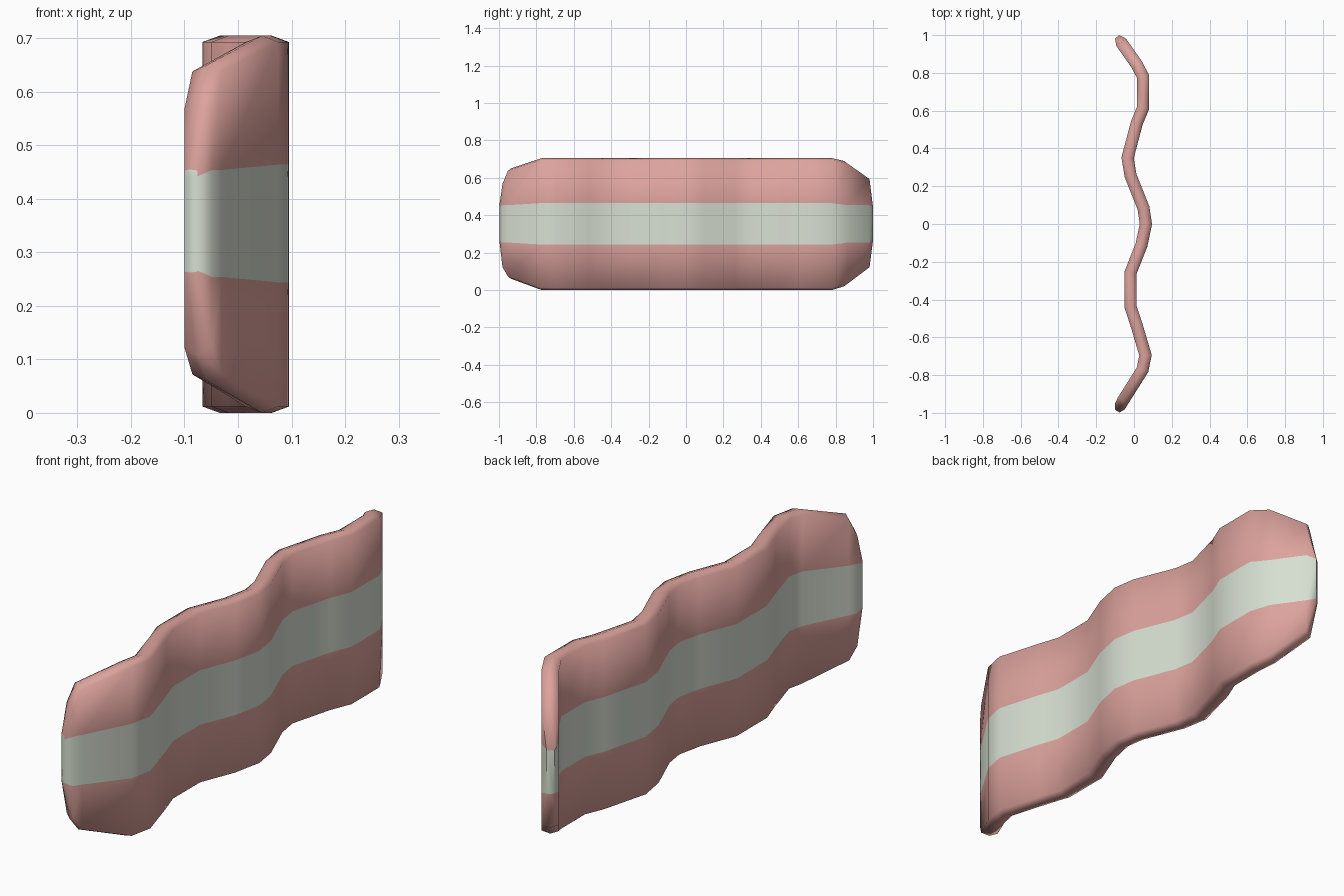
import bpy, bmesh
from mathutils import Vector

cube = bpy.data.objects.get("Cube")
if cube:
    bpy.data.objects.remove(cube)


def material(name, rgb):
    m = bpy.data.materials.new(name)
    m.use_nodes = True
    m.diffuse_color = (*rgb, 1)
    m.node_tree.nodes["Principled BSDF"].inputs["Base Color"].default_value = (*rgb, 1)
    return m


# Wavy centre line of the slice, front to back, as (x, y)
path = [Vector(p) for p in [
    (-.090, -.990), (-.076, -.965), (-.058, -.935), (.045, -.772), (.061, -.695),
    (.012, -.53), (-.018, -.44), (-.018, -.257), (.040, -.11), (.063, 0),
    (.050, .085), (-.018, .255), (-.034, .35), (.015, .535), (.048, .615),
    (.048, .78), (.014, .845), (-.068, .962), (-.090, .990)]]

# Lower and upper rim heights where the ends are rounded; elsewhere full height
FULL = (0, .705)
rims = {0: (.262, .455), 1: (.11, .58), 2: (.06, .65),
        16: (.02, .69), 17: (.11, .605), 18: (.262, .44)}
HALF = .032
last = len(path) - 1


def side_offset(i):
    """Mitred sideways offset that keeps the slice evenly thick."""
    a = (path[i] - path[max(i - 1, 0)]).normalized()
    b = (path[min(i + 1, last)] - path[i]).normalized()
    t = (a + b).normalized()
    grow = 1 / max(t.dot(b if b.length else a), .8)
    half = HALF * (.5 if i in (0, last) else grow)
    return Vector((t.y, -t.x)) * half


bm = bmesh.new()
rings = []
for i, centre in enumerate(path):
    lo, hi = rims.get(i, FULL)
    squeeze = .022 if i in (0, last) else (.01 if i in rims else 0)
    fat_lo, fat_hi = .244 + squeeze, .464 - squeeze
    bevel = min(.012, (fat_lo - lo) / 2)
    levels = [lo + bevel, fat_lo, fat_hi, hi - bevel]
    section = [(0, lo)] + [(1, z) for z in levels] + [(0, hi)] + [(-1, z) for z in levels[::-1]]
    off = side_offset(i)
    ring = []
    for s, z in section:
        p = centre + off * s
        ring.append(bm.verts.new((max(p.x, -.1), max(-1, min(1, p.y)), z)))
    rings.append(ring)

# Skin between sections; the middle band on each side is fat
n = len(rings[0])
for a, b in zip(rings, rings[1:]):
    for k in range(n):
        f = bm.faces.new((a[k], a[(k + 1) % n], b[(k + 1) % n], b[k]))
        f.material_index = 1 if k in (2, 7) else 0
for ring in (rings[0], rings[-1]):
    bm.faces.new(ring).material_index = 1
bmesh.ops.recalc_face_normals(bm, faces=bm.faces)
for f in bm.faces:
    f.smooth = True

mesh = bpy.data.meshes.new("bacon_slice")
bm.to_mesh(mesh)
bm.free()
mesh.materials.append(material("meat pink", (.72, .365, .335)))
mesh.materials.append(material("fat cream", (.68, .74, .64)))
bpy.context.collection.objects.link(bpy.data.objects.new("bacon_slice", mesh))
